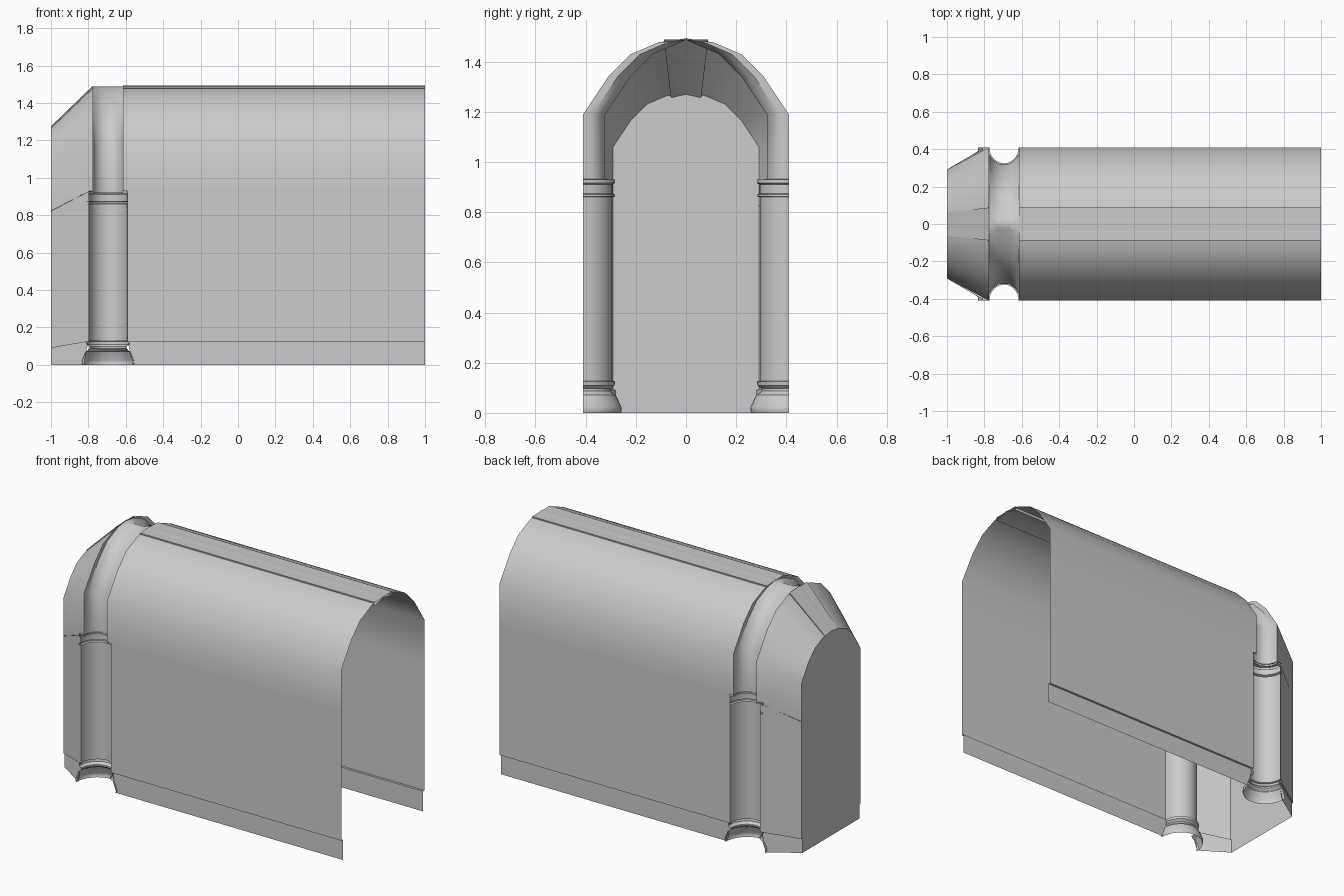
import bpy, math

if "Cube" in bpy.data.objects:
    bpy.data.objects.remove(bpy.data.objects["Cube"])

CX = -0.695          # x position of the columns and rib


def make(name, verts, faces, smooth=40):
    me = bpy.data.meshes.new(name)
    me.from_pydata(verts, [], faces)
    me.update()
    ob = bpy.data.objects.new(name, me)
    bpy.context.collection.objects.link(ob)
    bpy.ops.object.select_all(action='DESELECT')
    ob.select_set(True)
    bpy.context.view_layer.objects.active = ob
    bpy.ops.object.shade_smooth_by_angle(angle=math.radians(smooth))
    return ob


def skin(name, rows, closed=False, smooth=40):
    """Quads between successive rows of equal length."""
    n = len(rows[0])
    verts = [p for r in rows for p in r]
    faces = []
    for i in range(len(rows) - 1):
        for j in range(n if closed else n - 1):
            k = (j + 1) % n
            faces.append((i * n + j, i * n + k, (i + 1) * n + k, (i + 1) * n + j))
    return make(name, verts, faces, smooth)


def mirrored(half):
    """Full cross-section from the half ending on the centre line."""
    return half + [(-h[0],) + tuple(h[1:]) for h in reversed(half[:-1])]


def taper(y, z):
    """Cross-section point moved to the narrow end of the vault."""
    if z <= 0.13:
        return y * 0.71, z * 0.72
    if z < 1.19:
        return y * 0.71, 0.09 + (z - 0.125) * 0.911
    return y * 0.71, 1.06 + (z - 1.19) * 0.71


arch = [(0.41, 1.19), (0.31, 1.34), (0.22, 1.43), (0.11, 1.477), (0, 1.493)]

# y, z, start x of the long vault, end x of the tapered bay
half = [(0.396, 0, -0.56, -0.825), (0.396, 0.125, -0.59, -0.80),
        (0.41, 0.125, -0.59, -0.797), (0.41, 0.928, -0.59, -0.797),
        (0.41, 0.93, -0.615, -0.775)]
half += [(y, z, -0.615, -0.775) for y, z in arch]
section = mirrored(half)

# long vault with its baseboards
skin("long_vault", [[(a, y, z) for y, z, a, b in section],
                    [(1, y, z) for y, z, a, b in section]])

# tapered bay and flat end wall
end = [(-1, *taper(y, z)) for y, z, a, b in section]
skin("tapered_bay", [[(b, y, z) for y, z, a, b in section], end])
make("end_wall", end, [tuple(range(len(end)))])

# crown strip running along the ridge
strip = mirrored([(0.088, 1.489), (0.085, 1.466), (0, 1.486)])
skin("crown_strip_long", [[(x, y, z) for y, z in strip] for x in (-0.615, 1)],
     closed=True)
skin("crown_strip_taper", [[(-0.775, y, z) for y, z in strip],
                           [(-1, *taper(y, z)) for y, z in strip]], closed=True)

# arched rib: half-round moulding projecting inwards, fading at the crown
rib = [(-0.08, 0), (-0.08, 0.037), (-0.06, 0.065), (-0.03, 0.088), (0.03, 0.088),
       (0.06, 0.065), (0.08, 0.037), (0.08, 0)]
path = mirrored([(0.41, 0.92)] + arch[:-1] + [(0, 1.488)])
skin("arch_rib", [[(CX + dx, math.copysign(max(0, abs(y) - d), y), z)
                   for dx, d in rib] for y, z in path])

# half columns: base, shaft and capital revolved half a turn
profile = [(0.136, 0), (0.14, 0.012), (0.138, 0.025), (0.118, 0.072), (0.108, 0.078),
           (0.1, 0.088), (0.1, 0.097), (0.114, 0.11), (0.116, 0.125), (0.105, 0.128),
           (0.105, 0.86), (0.116, 0.863), (0.116, 0.87), (0.106, 0.874),
           (0.106, 0.91), (0.116, 0.917), (0.116, 0.93), (0.078, 0.932)]
N = 16
for side, label in ((1, "back"), (-1, "front")):
    rows = []
    for r, z in profile:
        rows.append([(CX + r * math.cos(math.pi * i / N),
                      side * (0.41 - 1.1 * r * math.sin(math.pi * i / N)), z)
                     for i in range(N + 1)])
    skin(label + "_half_column", rows, smooth=35)
